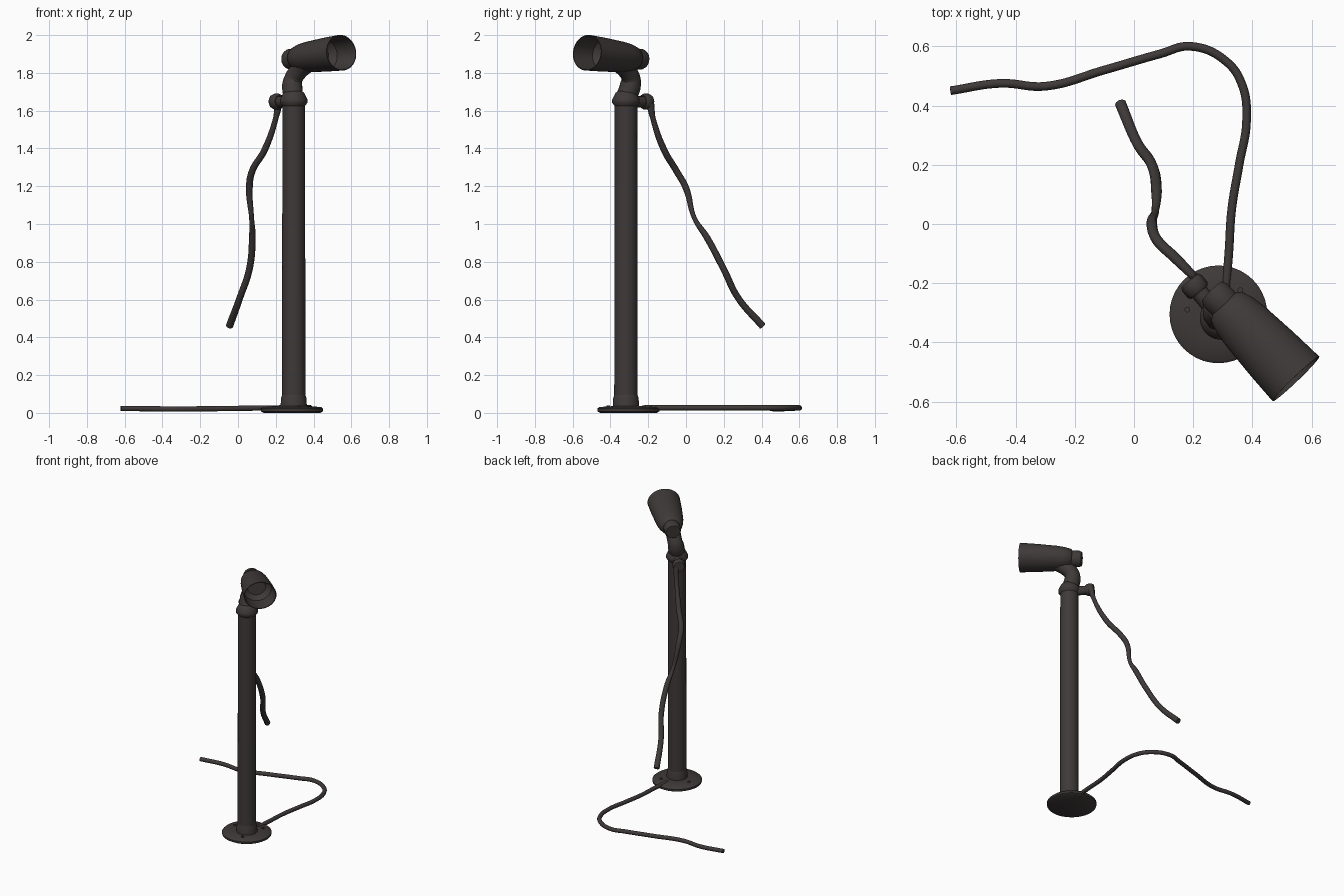
import bpy, bmesh, math
from mathutils import Vector, Matrix

cube = bpy.data.objects.get("Cube")
if cube:
    bpy.data.objects.remove(cube, do_unlink=True)

dark = bpy.data.materials.new("dark warm grey")
dark.use_nodes = True
colour = (0.05, 0.041, 0.041, 1)
dark.diffuse_color = colour
dark.node_tree.nodes["Principled BSDF"].inputs["Base Color"].default_value = colour
dark.node_tree.nodes["Principled BSDF"].inputs["Roughness"].default_value = 0.8


def finish(obj, angle=40):
    bpy.ops.object.select_all(action='DESELECT')
    bpy.context.view_layer.objects.active = obj
    obj.select_set(True)
    if obj.type == 'CURVE':
        bpy.ops.object.convert(target='MESH')
        obj = bpy.context.object
    obj.data.materials.clear()
    obj.data.materials.append(dark)
    bpy.ops.object.shade_smooth_by_angle(angle=math.radians(angle))
    return obj


def lathe(name, profile, origin, axis=(0, 0, 1), squash=1.0, sides=40):
    """Spin (radius, distance) pairs around an axis; squash flattens one way."""
    z = Vector(axis).normalized()
    x = Vector((0, 0, 1)).cross(z)
    x = x.normalized() if x.length > 0.01 else Vector((1, 0, 0))
    y = z.cross(x)
    bm = bmesh.new()
    rings = []
    for r, t in profile:
        ring = []
        for i in range(sides):
            a = math.tau * i / sides
            p = Vector(origin) + z * t + x * r * math.cos(a) + y * r * squash * math.sin(a)
            ring.append(bm.verts.new(p))
        rings.append(ring)
    for low, high in zip(rings, rings[1:]):
        for i in range(sides):
            j = (i + 1) % sides
            bm.faces.new((low[i], low[j], high[j], high[i]))
    bm.faces.new(rings[0][::-1])
    bm.faces.new(rings[-1])
    bmesh.ops.recalc_face_normals(bm, faces=bm.faces)
    mesh = bpy.data.meshes.new(name)
    bm.to_mesh(mesh)
    bm.free()
    obj = bpy.data.objects.new(name, mesh)
    bpy.context.collection.objects.link(obj)
    return finish(obj)


def tube(name, points, radius, pinch=None):
    """Smooth round tube through the points; pinch maps point index to scale."""
    curve = bpy.data.curves.new(name, 'CURVE')
    curve.dimensions = '3D'
    curve.bevel_depth = radius
    curve.bevel_resolution = 3
    curve.use_fill_caps = True
    curve.resolution_u = 8
    spline = curve.splines.new('BEZIER')
    spline.bezier_points.add(len(points) - 1)
    for i, (point, co) in enumerate(zip(spline.bezier_points, points)):
        point.co = co
        point.handle_left_type = point.handle_right_type = 'AUTO'
        point.radius = (pinch or {}).get(i, 1)
    obj = bpy.data.objects.new(name, curve)
    bpy.context.collection.objects.link(obj)
    return finish(obj, 60)


# Base plate, post and collars
lathe("base_plate", [(0.15, 0), (0.164, 0.008), (0.165, 0.022), (0.155, 0.031), (0.08, 0.036)],
      (0.285, -0.305, 0))
post = (0.295, -0.318, 0)
lathe("post", [(0.062, 0.03), (0.06, 1.65)], post)
lathe("foot_collar", [(0.07, 0.03), (0.067, 0.08), (0.06, 0.1)], post)
lathe("top_collar", [(0.06, 1.625), (0.073, 1.642), (0.073, 1.658), (0.065, 1.675),
                     (0.055, 1.695), (0.04, 1.705)], post)

# Bolts on the base plate
for k in range(3):
    a = math.radians(50 + 120 * k)
    lathe("base_bolt", [(0.01, 0.028), (0.01, 0.04)],
          (0.288 + 0.11 * math.cos(a), -0.308 + 0.11 * math.sin(a), 0), sides=8)

# Bent neck with a knuckle
tube("neck", [(0.292, -0.312, 1.68), (0.287, -0.295, 1.73), (0.294, -0.291, 1.77),
              (0.325, -0.315, 1.815), (0.37, -0.355, 1.86)], 0.05, {0: 1.1, 1: 1.12, 4: 1.1})

# Lamp head: hollow flared hood, stepped shoulder and rear cap
mouth = Vector((0.547, -0.523, 1.907))
back = Vector((-0.69, 0.72, -0.09)).normalized()
lathe("lamp_hood", [(0.06, 0.16), (0.094, 0.13), (0.104, 0), (0.109, 0), (0.103, 0.12),
                    (0.093, 0.25), (0.085, 0.3), (0.072, 0.34), (0.05, 0.355)],
      mouth, back, squash=0.87)
lathe("rear_cap", [(0.05, 0.33), (0.055, 0.34), (0.055, 0.395), (0.047, 0.412)], mouth, back)

# Cable clamp on the post
out = Vector((-0.64, 0.77, 0))
arm = Vector((0.25, -0.265, 1.648))
lathe("clamp_arm", [(0.03, -0.02), (0.03, 0.06)], arm, out, sides=12)
lathe("clamp_block", [(0.036, 0.045), (0.043, 0.055), (0.043, 0.085), (0.036, 0.097)],
      arm, out, sides=8)

# Loose hanging cable
tube("hanging_cable", [(0.215, -0.19, 1.64), (0.2, -0.175, 1.56), (0.14, -0.115, 1.39),
                       (0.075, -0.05, 1.28), (0.06, 0.0, 1.19), (0.072, 0.045, 1.03),
                       (0.076, 0.11, 0.93), (0.06, 0.2, 0.76), (0.01, 0.275, 0.61),
                       (-0.045, 0.405, 0.46)], 0.018, {0: 1.2, 1: 0.8, 5: 0.7, 9: 1.1})

# Supply cable lying on the ground
ground = [(0.31, -0.22), (0.32, -0.1), (0.33, 0.05), (0.355, 0.2), (0.38, 0.35), (0.365, 0.47),
          (0.31, 0.55), (0.19, 0.6), (0.09, 0.575), (-0.1, 0.52), (-0.3, 0.465),
          (-0.45, 0.475), (-0.62, 0.45)]
tube("ground_cable", [(x, y, 0.024 + 0.003 * math.sin(5 * x)) for x, y in ground], 0.0145)
